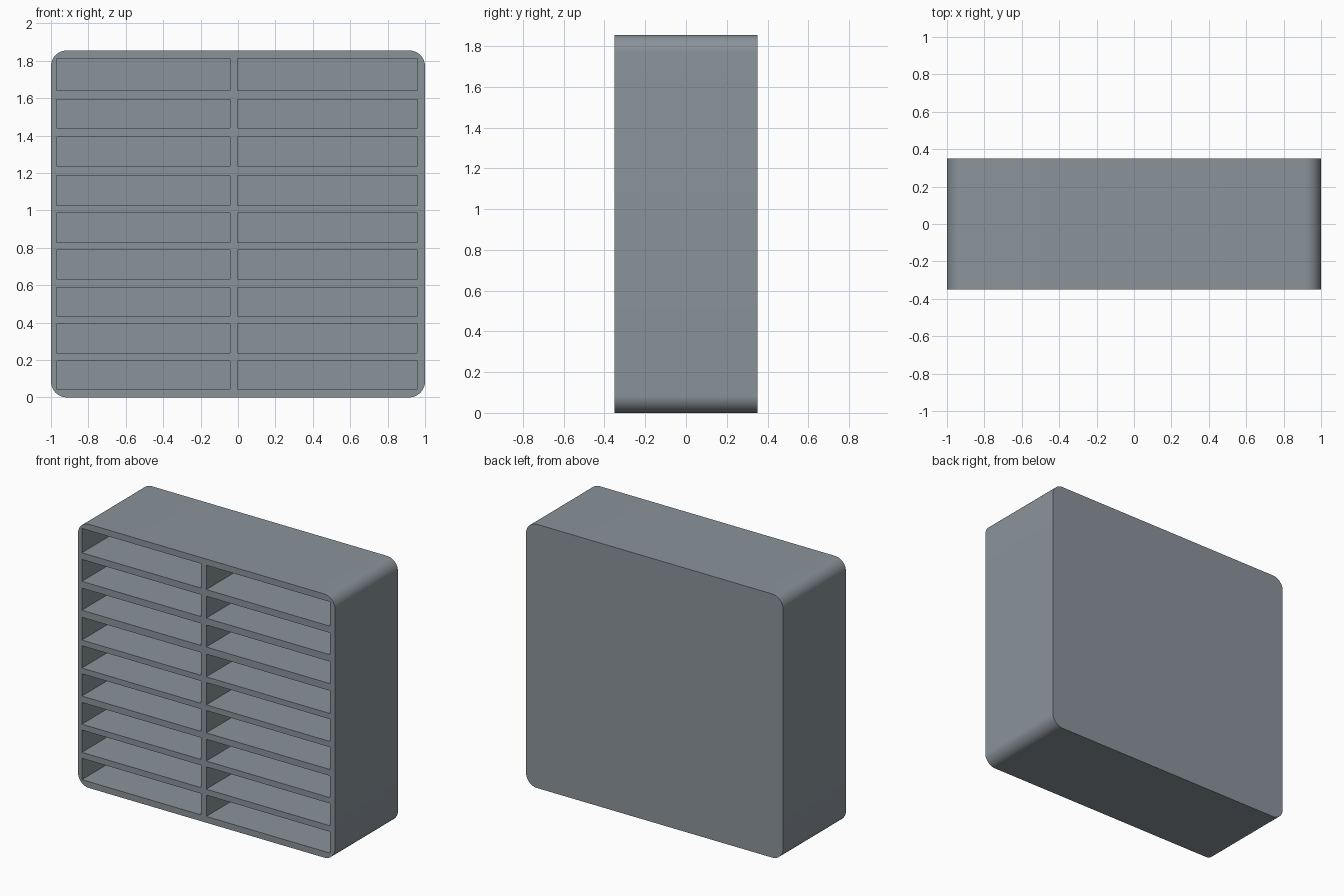
import bpy, bmesh
from math import sin, cos, pi, radians
from mathutils import Matrix, Vector

if "Cube" in bpy.data.objects:
    bpy.data.objects.remove(bpy.data.objects["Cube"])

HALF_W, HALF_D, HEIGHT, RADIUS = 1.0, 0.35, 1.855, 0.085
BACK_WALL = 0.04
COLUMNS = [(-0.97, -0.042), (-0.002, 0.96)]
ROWS = [(0.044, 0.194), (0.236, 0.393), (0.434, 0.587), (0.632, 0.789),
        (0.829, 0.986), (1.026, 1.186), (1.236, 1.391), (1.439, 1.593),
        (1.64, 1.811)]


def make_object(name, bm):
    bmesh.ops.recalc_face_normals(bm, faces=bm.faces[:])
    mesh = bpy.data.meshes.new(name)
    bm.to_mesh(mesh)
    bm.free()
    obj = bpy.data.objects.new(name, mesh)
    bpy.context.collection.objects.link(obj)
    return obj


# slate grey finish
slate = bpy.data.materials.new("slate_grey")
slate.diffuse_color = (0.254, 0.293, 0.325, 1)
slate.use_nodes = True
slate.node_tree.nodes["Principled BSDF"].inputs["Base Color"].default_value = slate.diffuse_color

# cabinet body: rounded rectangle profile extruded front to back
bm = bmesh.new()
steps = 12
corners = [(HALF_W - RADIUS, HEIGHT - RADIUS), (RADIUS - HALF_W, HEIGHT - RADIUS),
           (RADIUS - HALF_W, RADIUS), (HALF_W - RADIUS, RADIUS)]
outline = []
for q, (cx, cz) in enumerate(corners):
    for i in range(steps + 1):
        a = (q + i / steps) * pi / 2
        outline.append(bm.verts.new((cx + RADIUS * cos(a), -HALF_D, cz + RADIUS * sin(a))))
front = bm.faces.new(outline)
ext = bmesh.ops.extrude_face_region(bm, geom=[front], use_keep_orig=True)
bmesh.ops.translate(bm, vec=(0, 2 * HALF_D, 0),
                    verts=[v for v in ext["geom"] if isinstance(v, bmesh.types.BMVert)])
cabinet = make_object("pigeonhole_cabinet", bm)
cabinet.data.materials.append(slate)

# pocket cutters: one box per compartment, open at the front
bm = bmesh.new()
y0, y1 = -HALF_D - 0.1, HALF_D - BACK_WALL
for x0, x1 in COLUMNS:
    for z0, z1 in ROWS:
        centre = Vector((x0 + x1, y0 + y1, z0 + z1)) / 2
        size = Matrix.Diagonal((x1 - x0, y1 - y0, z1 - z0, 1))
        bmesh.ops.create_cube(bm, size=1, matrix=Matrix.Translation(centre) @ size)
cutter = make_object("pocket_cutter", bm)
cutter.data.materials.append(slate)
cutter.hide_render = True

# carve the compartments and discard the cutter
mod = cabinet.modifiers.new("pockets", "BOOLEAN")
mod.operation = "DIFFERENCE"
mod.solver = "EXACT"
mod.object = cutter
bpy.context.view_layer.objects.active = cabinet
cabinet.select_set(True)
bpy.ops.object.modifier_apply(modifier=mod.name)
bpy.data.objects.remove(cutter, do_unlink=True)
bpy.ops.object.shade_smooth_by_angle(angle=radians(30))
